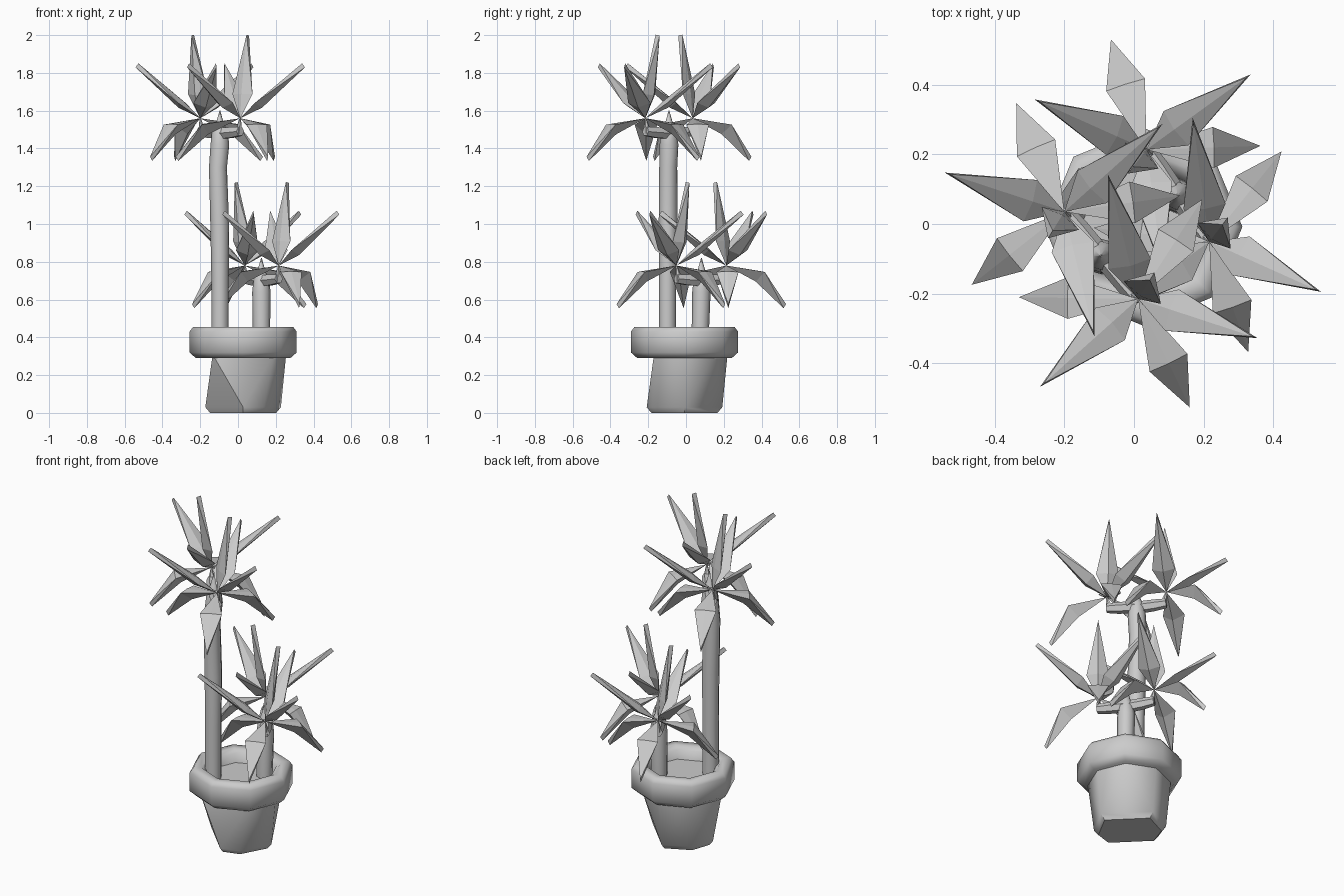
import bpy, bmesh
from math import cos, sin, pi, radians
from mathutils import Vector, Matrix

if "Cube" in bpy.data.objects:
    bpy.data.objects.remove(bpy.data.objects["Cube"])


def finish(name, bm, angle=None):
    bmesh.ops.remove_doubles(bm, verts=bm.verts, dist=1e-5)
    bmesh.ops.recalc_face_normals(bm, faces=bm.faces)
    me = bpy.data.meshes.new(name)
    bm.to_mesh(me)
    bm.free()
    ob = bpy.data.objects.new(name, me)
    bpy.context.collection.objects.link(ob)
    if angle:
        bpy.ops.object.select_all(action='DESELECT')
        ob.select_set(True)
        bpy.context.view_layer.objects.active = ob
        bpy.ops.object.shade_smooth_by_angle(angle=radians(angle))
    return ob


def tube(bm, path, sides):
    """Rings of (centre, radius) along a path, closed at both ends."""
    rings = []
    direction = (Vector(path[-1][0]) - Vector(path[0][0])).normalized()
    q = direction.to_track_quat('Z', 'Y')
    for c, r in path:
        rings.append([bm.verts.new(Vector(c) + q @ Vector(
            (r * cos(2 * pi * i / sides), r * sin(2 * pi * i / sides), 0))) for i in range(sides)])
    for a, b in zip(rings, rings[1:]):
        for i in range(sides):
            j = (i + 1) % sides
            bm.faces.new((a[i], a[j], b[j], b[i]))
    bm.faces.new(rings[0][::-1])
    bm.faces.new(rings[-1])


def leaf(bm, base, tip, knee_at, knee_lift, width, above, below):
    """Faceted blade: point at the base, keeled at the knee, short edge at the tip."""
    base, tip = Vector(base), Vector(tip)
    d = tip - base
    side = Vector((-d.y, d.x, 0)).normalized()
    n = d.cross(side).normalized()
    knee = base + d * knee_at + Vector((0, 0, knee_lift))
    new = bm.verts.new
    b = new(base)
    l, r = new(knee + side * width / 2), new(knee - side * width / 2)
    u, o = new(knee + n * above), new(knee - n * below)
    tu, to = new(tip + n * 0.013), new(tip - n * 0.013)
    for f in ((b, l, u), (b, u, r), (b, r, o), (b, o, l), (l, tu, u), (u, tu, r),
              (r, to, o), (o, to, l), (l, to, tu), (r, tu, to)):
        bm.faces.new(f)


POT = Vector((0.027, -0.008, 0))

# pot body: coarse polygon at the top, another at the bottom
bm = bmesh.new()
top_angles = (0, 45, 90, 135, 225, 315)
low_angles = (0, 90, 142, 180, 270, 303)
for z, r, angles in ((0.31, 0.228, top_angles), (0.03, 0.2, low_angles), (0, 0.175, low_angles)):
    for a in angles:
        bm.verts.new(POT + Vector((r * cos(radians(a)), r * sin(radians(a)), z)))
bmesh.ops.convex_hull(bm, input=bm.verts)
finish("pot_body", bm, 50)

# octagonal rim with the soil inside
bm = bmesh.new()
profile = [(0, .30), (.25, .29), (.284, .32), (.284, .43), (.265, .455),
           (.22, .455), (.195, .435), (.18, .385), (0, .385)]
vs = [bm.verts.new(POT + Vector((r, 0, z))) for r, z in profile]
es = [bm.edges.new(p) for p in zip(vs, vs[1:])]
bmesh.ops.spin(bm, geom=vs + es, cent=POT, axis=(0, 0, 1), angle=2 * pi, steps=8)
bmesh.ops.dissolve_degenerate(bm, dist=1e-5, edges=bm.edges)
finish("pot_rim_and_soil", bm, 60)

# leaf head relative to the trunk axis; the second is its half turn
HEAD = Vector((-0.1, 0.125, 1.56))
RISING = [(-0.435, 0.235, 1.84), (-0.015, -0.225, 1.84), (0.176, 0.372, 1.84), (-0.14, 0.06, 2.0)]
# drooping leaves differ a little between the two heads
DROOPING = [[(-0.235, 0.43, 1.345), (-0.36, -0.08, 1.345), (0.225, 0.17, 1.345)],
            [(-0.245, 0.43, 1.345), (-0.28, -0.155, 1.345), (0.235, 0.12, 1.345)]]


def plant(name, x, y, dz, turn, size):
    place = (Matrix.Translation((x, y, dz)) @ Matrix.Rotation(radians(turn), 4, 'Z')
             @ Matrix.Diagonal((size, size, 1, 1)))
    low = 0.36 - dz
    # trunk with a pointed top
    bm = bmesh.new()
    path = [((0.005, -0.008, low), 0.046)]
    if dz == 0:
        path += [((0.005, -0.008, 0.7), 0.046), ((0.003, -0.005, 1.0), 0.05),
                 ((-0.006, -0.004, 1.3), 0.048)]
    path += [((0.004, 0, 1.42), 0.05), ((0.004, 0, 1.49), 0.042), ((0.004, 0, 1.53), 0.022),
             ((0.004, 0, 1.6), 0.002)]
    tube(bm, path, 8)
    bm.transform(place)
    finish(name + "_trunk", bm, 60)
    for k, half in enumerate((0, pi)):
        m = place @ Matrix.Translation((0.012 * k, 0, 0)) @ Matrix.Rotation(half, 4, 'Z')
        # side arm carrying the leaf head
        bm = bmesh.new()
        tube(bm, [((0, 0, 1.48), 0.034), ((HEAD.x * .6, HEAD.y * .6, 1.485), 0.032),
                  ((HEAD.x, HEAD.y, 1.49), 0.026)], 6)
        tube(bm, [((HEAD.x * .9, HEAD.y * .9, 1.48), 0.022), (HEAD, 0.004)], 6)
        bm.transform(m)
        finish(f"{name}_arm_{k + 1}", bm, 45)
        # leaves
        bm = bmesh.new()
        for t in RISING:
            leaf(bm, HEAD, t, 0.29, 0, 0.125, 0.012, 0.032)
        for t in DROOPING[k]:
            leaf(bm, HEAD, t, 0.6, 0.095, 0.12, 0.004, 0.06)
        bm.transform(m)
        finish(f"{name}_leaves_{k + 1}", bm)


plant("tall_plant", -0.1, -0.09, 0, 0, 1)
plant("short_plant", 0.12, 0.082, -0.78, -6, 0.975)
